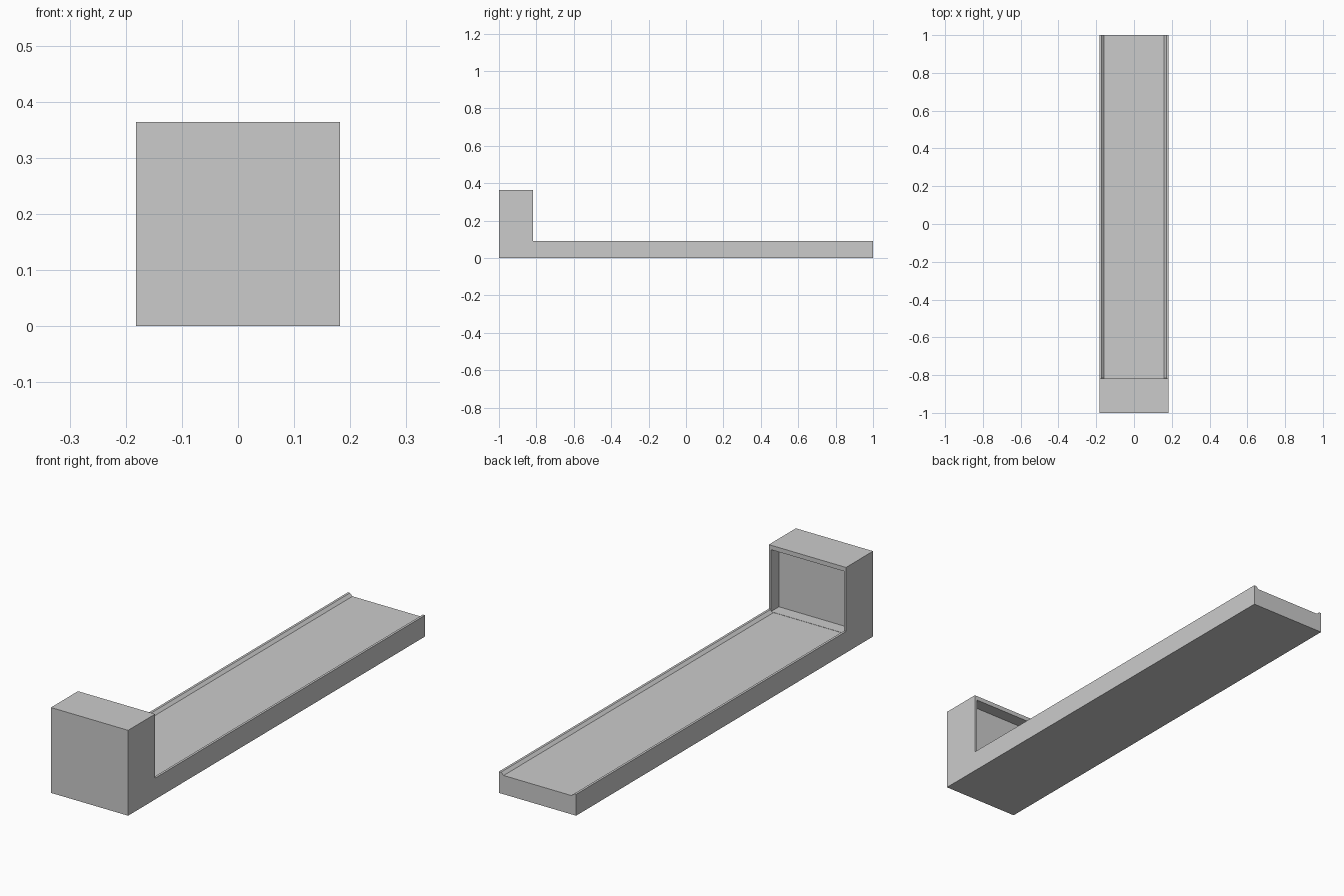
import bpy, bmesh
from mathutils import Vector

if "Cube" in bpy.data.objects:
    bpy.data.objects.remove(bpy.data.objects["Cube"])

W = 0.182          # half width
DECK = 0.091       # rim height of the deck
HEAD = 0.364       # headboard height
FACE = -0.818      # rear face of the headboard


def prism(name, points, offset):
    """Extrude a closed 3D profile along an offset vector."""
    bm = bmesh.new()
    face = bm.faces.new([bm.verts.new(p) for p in points])
    ext = bmesh.ops.extrude_face_region(bm, geom=[face], use_keep_orig=True)
    verts = [v for v in ext["geom"] if isinstance(v, bmesh.types.BMVert)]
    bmesh.ops.translate(bm, verts=verts, vec=Vector(offset))
    bmesh.ops.recalc_face_normals(bm, faces=bm.faces)
    mesh = bpy.data.meshes.new(name)
    bm.to_mesh(mesh)
    bm.free()
    obj = bpy.data.objects.new(name, mesh)
    bpy.context.collection.objects.link(obj)
    return obj


def cut(target, cutter):
    """Subtract a cutter, then hide it."""
    mod = target.modifiers.new(cutter.name, "BOOLEAN")
    mod.operation = "DIFFERENCE"
    mod.solver = "EXACT"
    mod.object = cutter
    cutter.hide_render = True
    cutter.hide_set(True)


# L-shaped frame: long deck with upright headboard
side = [(-1, 0), (1, 0), (1, DECK), (FACE, DECK), (FACE, HEAD), (-1, HEAD)]
frame = prism("bed_frame", [(-W, y, z) for y, z in side], (2 * W, 0, 0))

# Shallow trough in the deck, open at the far end, with sloped rim walls
trough = [(-0.160, 0.080), (0.160, 0.080), (0.172, DECK), (0.172, 0.12),
          (-0.172, 0.12), (-0.172, DECK)]
cut(frame, prism("deck_cutter", [(x, FACE, z) for x, z in trough], (0, 2.0, 0)))

# Recessed panel in the headboard
panel = [(-0.172, 0.081), (0.172, 0.081), (0.172, 0.345), (-0.172, 0.345)]
cut(frame, prism("panel_cutter", [(x, -0.872, z) for x, z in panel], (0, 0.058, 0)))
